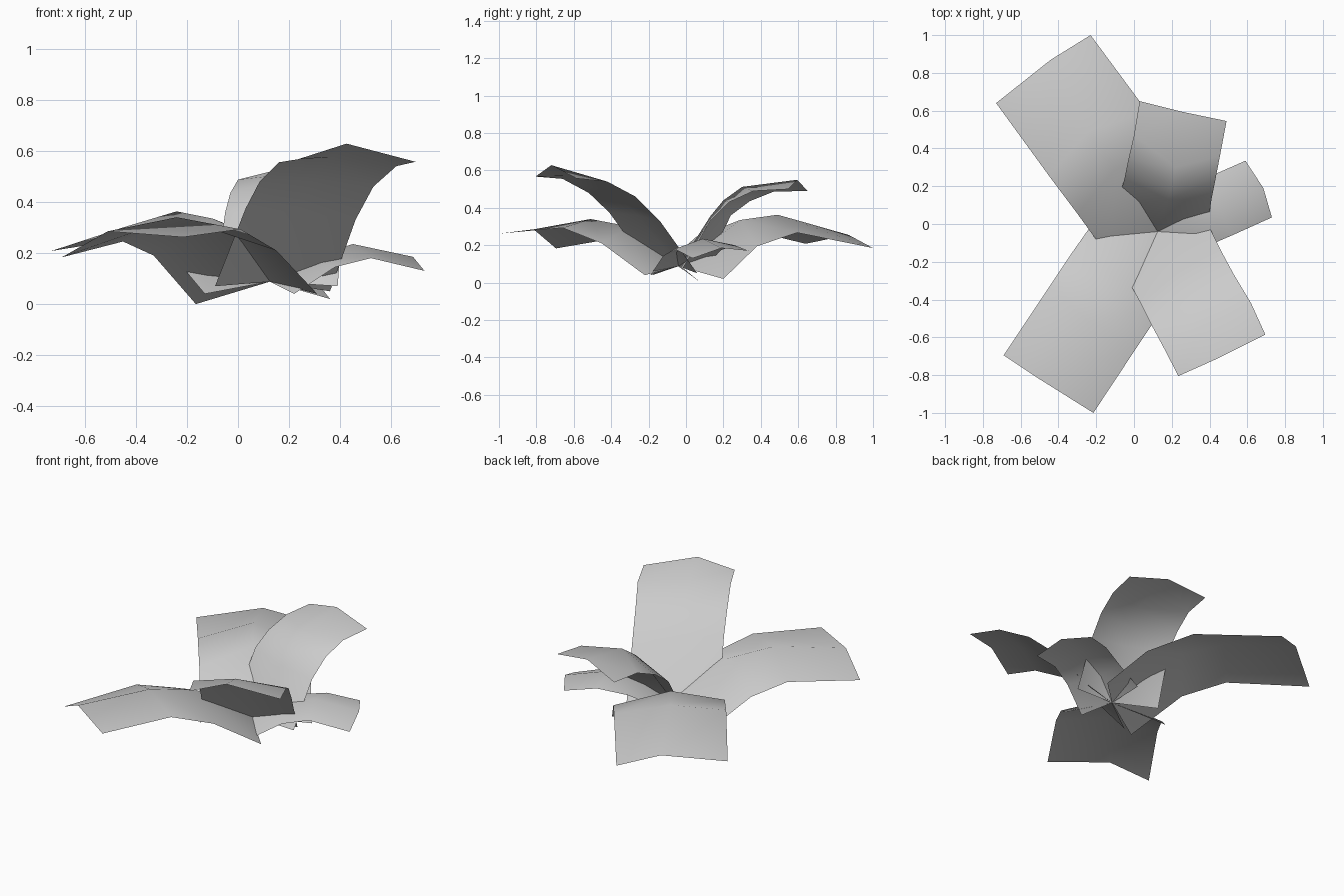
import bpy, bmesh

cube = bpy.data.objects.get("Cube")
if cube:
    bpy.data.objects.remove(cube, do_unlink=True)

# Single pale grey for every leaf
grey = bpy.data.materials.new("pale_grey")
grey.use_nodes = True
grey.diffuse_color = (0.6, 0.6, 0.6, 1)
grey.node_tree.nodes["Principled BSDF"].inputs["Base Color"].default_value = (0.6, 0.6, 0.6, 1)

HEART = (0.125, -0.04, 0.088)   # all midribs grow from here


def leaf(name, left, rib, right):
    """Folded sheet through three rails; left and right as seen looking outward."""
    bm = bmesh.new()
    rails = [[bm.verts.new(p) for p in rail] for rail in (left, [HEART] + rib, right)]
    for a, b in zip(rails, rails[1:]):
        for i in range(len(a) - 1):
            bm.faces.new((a[i], b[i], b[i + 1], a[i + 1]))
    for f in bm.faces:
        f.smooth = True
    mesh = bpy.data.meshes.new(name)
    bm.to_mesh(mesh)
    bm.free()
    mesh.materials.append(grey)
    obj = bpy.data.objects.new(name, mesh)
    bpy.context.collection.objects.link(obj)


# Long low leaves on the -x side
leaf("back_long_leaf",
     [(-0.13, -0.18, 0.04), (-0.30, 0.055, 0.245), (-0.45, 0.255, 0.30), (-0.73, 0.64, 0.208)],
     [(-0.10, 0.29, 0.335), (-0.24, 0.49, 0.363), (-0.44, 0.87, 0.255)],
     [(0.36, 0.20, 0.02), (0.225, 0.38, 0.195), (0.07, 0.595, 0.267), (-0.23, 1.00, 0.185)])

leaf("front_long_leaf",
     [(0.31, -0.22, 0.04), (0.15, -0.45, 0.21), (0.01, -0.66, 0.293), (-0.215, -1.0, 0.262)],
     [(-0.07, -0.30, 0.30), (-0.24, -0.51, 0.34), (-0.51, -0.815, 0.285)],
     [(-0.165, 0.08, 0.0), (-0.33, -0.155, 0.19), (-0.45, -0.335, 0.245), (-0.69, -0.695, 0.183)])

# Tall arching leaves
leaf("front_tall_leaf",
     [(0.36, 0.06, 0.05), (0.46, -0.14, 0.33), (0.53, -0.27, 0.46), (0.62, -0.42, 0.54),
      (0.695, -0.585, 0.557)],
     [(0.23, -0.26, 0.36), (0.29, -0.39, 0.48), (0.36, -0.54, 0.575), (0.425, -0.72, 0.628)],
     [(-0.09, -0.19, 0.07), (0.03, -0.41, 0.375), (0.085, -0.52, 0.48), (0.16, -0.66, 0.555),
      (0.235, -0.805, 0.567)])

leaf("back_tall_leaf",
     [(-0.09, 0.10, 0.07), (-0.05, 0.24, 0.36), (-0.03, 0.34, 0.435), (0.0, 0.47, 0.487),
      (0.03, 0.65, 0.49)],
     [(0.18, 0.13, 0.355), (0.20, 0.20, 0.44), (0.22, 0.30, 0.512), (0.25, 0.595, 0.55)],
     [(0.39, -0.02, 0.07), (0.41, 0.13, 0.33), (0.43, 0.23, 0.43), (0.455, 0.36, 0.49),
      (0.49, 0.545, 0.50)])

# Short low leaf on the +x side
leaf("side_short_leaf",
     [(0.09, 0.14, 0.125), (0.26, 0.19, 0.175), (0.42, 0.26, 0.20), (0.59, 0.335, 0.17)],
     [(0.27, 0.02, 0.18), (0.45, 0.09, 0.235), (0.685, 0.19, 0.185)],
     [(0.22, -0.19, 0.04), (0.38, -0.12, 0.145), (0.52, -0.06, 0.18), (0.73, 0.035, 0.13)])
